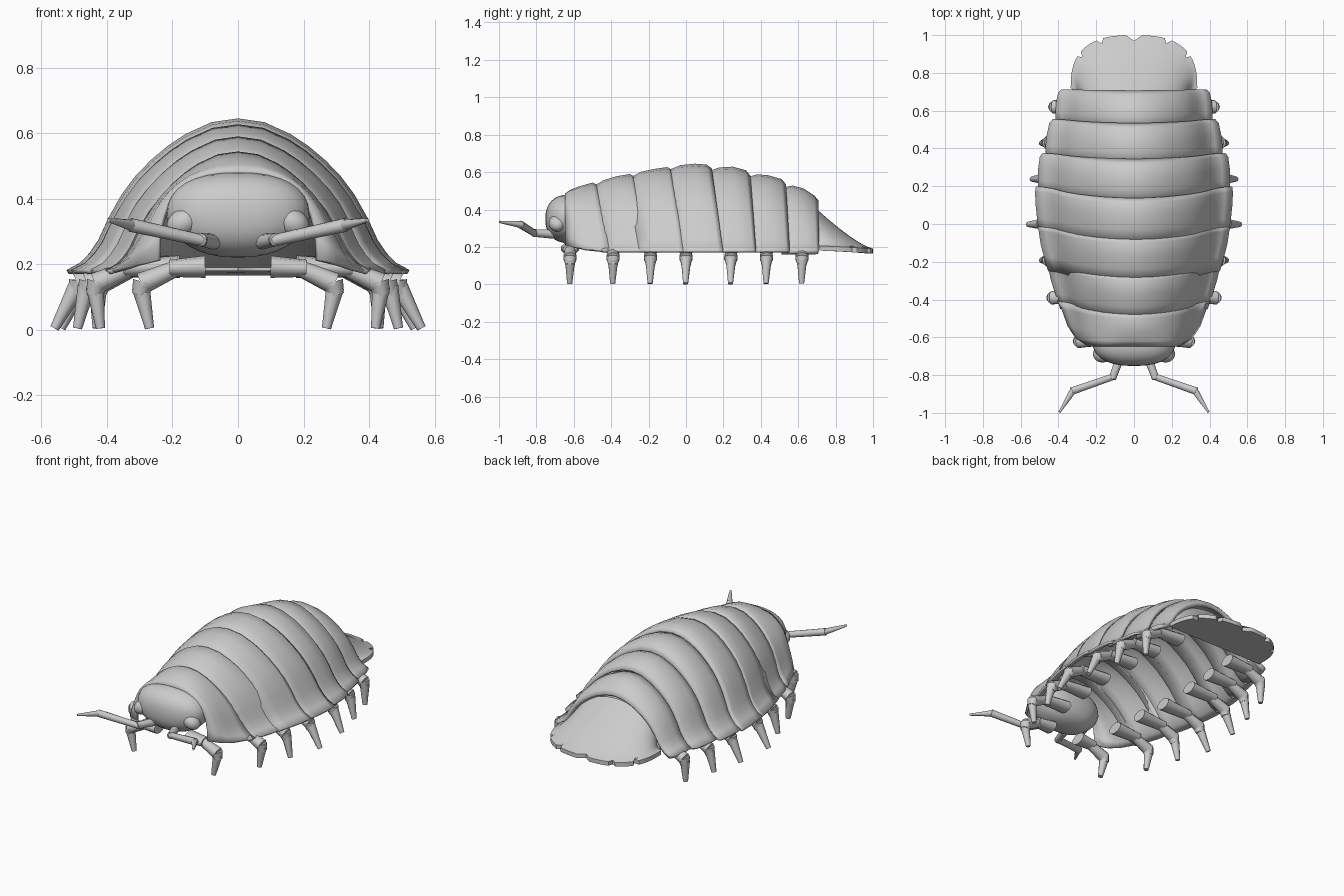
import bpy, bmesh, math
from mathutils import Vector, Matrix

if "Cube" in bpy.data.objects:
    bpy.data.objects.remove(bpy.data.objects["Cube"])


def make(name, bm, angle=50):
    bm.normal_update()
    me = bpy.data.meshes.new(name)
    bm.to_mesh(me)
    bm.free()
    ob = bpy.data.objects.new(name, me)
    bpy.context.collection.objects.link(ob)
    bpy.ops.object.select_all(action='DESELECT')
    bpy.context.view_layer.objects.active = ob
    ob.select_set(True)
    bpy.ops.object.shade_smooth_by_angle(angle=math.radians(angle))
    return ob


def limb(name, joints):
    # chain of tapered sections: (start, end, start radius, end radius, widening along y)
    bm = bmesh.new()
    for a, b, r1, r2, wide in joints:
        a, b = Vector(a), Vector(b)
        d = b - a
        m = (Matrix.Translation((a + b) / 2) @ Matrix.Diagonal((1, wide, 1, 1))
             @ d.to_track_quat('Z', 'Y').to_matrix().to_4x4())
        bmesh.ops.create_cone(bm, cap_ends=True, segments=10, radius1=r1, radius2=r2,
                              depth=d.length, matrix=m)
    return make(name, bm)


def spow(v, p):
    return math.copysign(abs(v) ** p, v)


# arched cross-section with flared skirt: (fraction of half width, fraction of height)
HALF = [(1, 0), (.92, .05), (.865, .115), (.815, .2), (.755, .35), (.68, .5), (.6, .62),
        (.51, .725), (.41, .82), (.31, .895), (.155, .975), (0, 1)]
ARCH = HALF + [(-u, v) for u, v in HALF[-2::-1]]
Z0 = .182

# seven body plates: ridge points (y, z), half widths front/rear, backward sweep front/rear
PLATES = [
    ([(-.648, .484), (-.62, .505), (-.57, .524), (-.50, .544), (-.47, .53)], .245, .405, .0, .06),
    ([(-.52, .51), (-.44, .557), (-.37, .578), (-.30, .59), (-.275, .575)], .39, .465, .07, .07),
    ([(-.32, .56), (-.24, .602), (-.17, .617), (-.10, .627), (-.075, .612)], .455, .51, .07, .06),
    ([(-.12, .60), (-.03, .637), (.05, .645), (.11, .640), (.138, .62)], .50, .52, .06, .06),
    ([(.09, .595), (.18, .625), (.25, .629), (.32, .61), (.345, .58)], .505, .485, .06, .03),
    ([(.29, .56), (.38, .588), (.44, .583), (.51, .563), (.535, .535)], .47, .43, .04, .02),
    ([(.48, .51), (.57, .528), (.63, .512), (.685, .475), (.708, .45)], .415, .385, .03, .005),
]
for n, (ridge, wf, wr, sf, sr) in enumerate(PLATES):
    bm = bmesh.new()
    rows = []
    for i, (y, z) in enumerate(ridge):
        t = i / (len(ridge) - 1)
        w = wf + (wr - wf) * t ** (.75 if n == 0 else 1) + .012 * math.sin(math.pi * t)
        sweep = sf + (sr - sf) * t
        # the first plate opens squarely around the head
        k = (1 - t) ** 2 if n == 0 else 0
        lift = .03 * k
        row = []
        for j, (u, v) in enumerate(ARCH):
            th = math.pi * j / (len(ARCH) - 1)
            u += (spow(math.cos(th), .7) - u) * k
            v += (max(0, math.sin(th)) ** .75 - v) * k
            row.append(bm.verts.new((u * w, y + sweep * (1 - v), Z0 + lift + v * (z - Z0 - lift))))
        rows.append(row)
    for a, b in zip(rows, rows[1:]):
        for k in range(len(ARCH) - 1):
            bm.faces.new((a[k], b[k], b[k + 1], a[k + 1]))
    bm.normal_update()
    if sum(f.normal.z for f in bm.faces) < 0:
        bmesh.ops.reverse_faces(bm, faces=bm.faces[:])
    ob = make("body_plate_%d" % (n + 1), bm)
    sol = ob.modifiers.new("thickness", 'SOLIDIFY')
    sol.thickness = .024 if n == 6 else .014
    sol.offset = -1

# tail fan: sweeps from an arch under the last plate out to a notched rim
bm = bmesh.new()
N, T = 48, 8
NOTCH = {9: .03, 17: .025, 24: .03, 31: .025, 39: .03}
rows = []
for j in range(T + 1):
    t = j / T
    row = []
    for i in range(N + 1):
        th = math.pi * i / N
        c, s = math.cos(th), max(0, math.sin(th))
        arch = Vector((.28 * c, .68, .195 + .225 * s ** .9))
        cut = NOTCH.get(i, 0) if j == T else 0
        rim = Vector((.335 * spow(c, .75) - cut * c, .72 + .28 * s ** .75 - cut * s,
                      .205 - .015 * s))
        p = arch.lerp(rim, t)
        p.z = rim.z + (arch.z - rim.z) * (1 - t) ** 1.3
        row.append(bm.verts.new(p))
    rows.append(row)
for a, b in zip(rows, rows[1:]):
    for k in range(N):
        bm.faces.new((a[k], b[k], b[k + 1], a[k + 1]))
low = [bm.verts.new((v.co.x, v.co.y, v.co.z - .025)) for v in rows[-1]]
for k in range(N):
    bm.faces.new((rows[-1][k], low[k], low[k + 1], rows[-1][k + 1]))
bm.faces.new(low)
bmesh.ops.recalc_face_normals(bm, faces=bm.faces[:])
make("tail_fan", bm, 40)

# head: squared-off ellipsoid, narrower at the mouth
bm = bmesh.new()
bmesh.ops.create_uvsphere(bm, u_segments=28, v_segments=16, radius=1)
for v in bm.verts:
    x, y, z = v.co
    taper = 1 - .14 * max(0, -z)
    v.co = (spow(x, .85) * .22 * taper, -.622 + spow(y, .85) * .13, .35 + spow(z, .85) * .13)
make("head", bm, 60)

# legs: broad coxa, thigh, knee and pointed shank, seven per side
LEGS = [(-.62, .30, .27), (-.39, .44, .42), (-.19, .465, .49), (0, .495, .56),
        (.24, .485, .54), (.43, .465, .49), (.62, .43, .43)]
for side, s in (("left", 1), ("right", -1)):
    for n, (y, kx, fx) in enumerate(LEGS):
        root = .1 + (kx - .3) * .6
        limb("%s_leg_%d" % (side, n + 1), [
            ((s * root, y, .192), (s * (kx - .09), y, .187), .034, .026, 1.5),
            ((s * (kx - .11), y, .187), (s * (kx - .005), y, .14), .025, .034, 1.1),
            ((s * (kx - .012), y, .145), (s * kx, y, .105), .034, .024, 1.1),
            ((s * (kx - .003), y, .13), (s * fx, y - .002, .004), .028, .014, 1)])
    # antenna
    limb(side + "_antenna", [
        ((s * .075, -.71, .268), (s * .115, -.82, .275), .024, .02, 1),
        ((s * .10, -.805, .27), (s * .33, -.885, .32), .018, .021, 1),
        ((s * .32, -.878, .318), (s * .395, -.997, .334), .019, .006, 1)])
    # eye
    bm = bmesh.new()
    bmesh.ops.create_uvsphere(bm, u_segments=16, v_segments=10, radius=1, matrix=(
        Matrix.Translation((s * .166, -.688, .327)) @ Matrix.Rotation(s * .5, 4, 'Y')
        @ Matrix.Diagonal((.055, .046, .042, 1))))
    make(side + "_eye", bm, 60)
